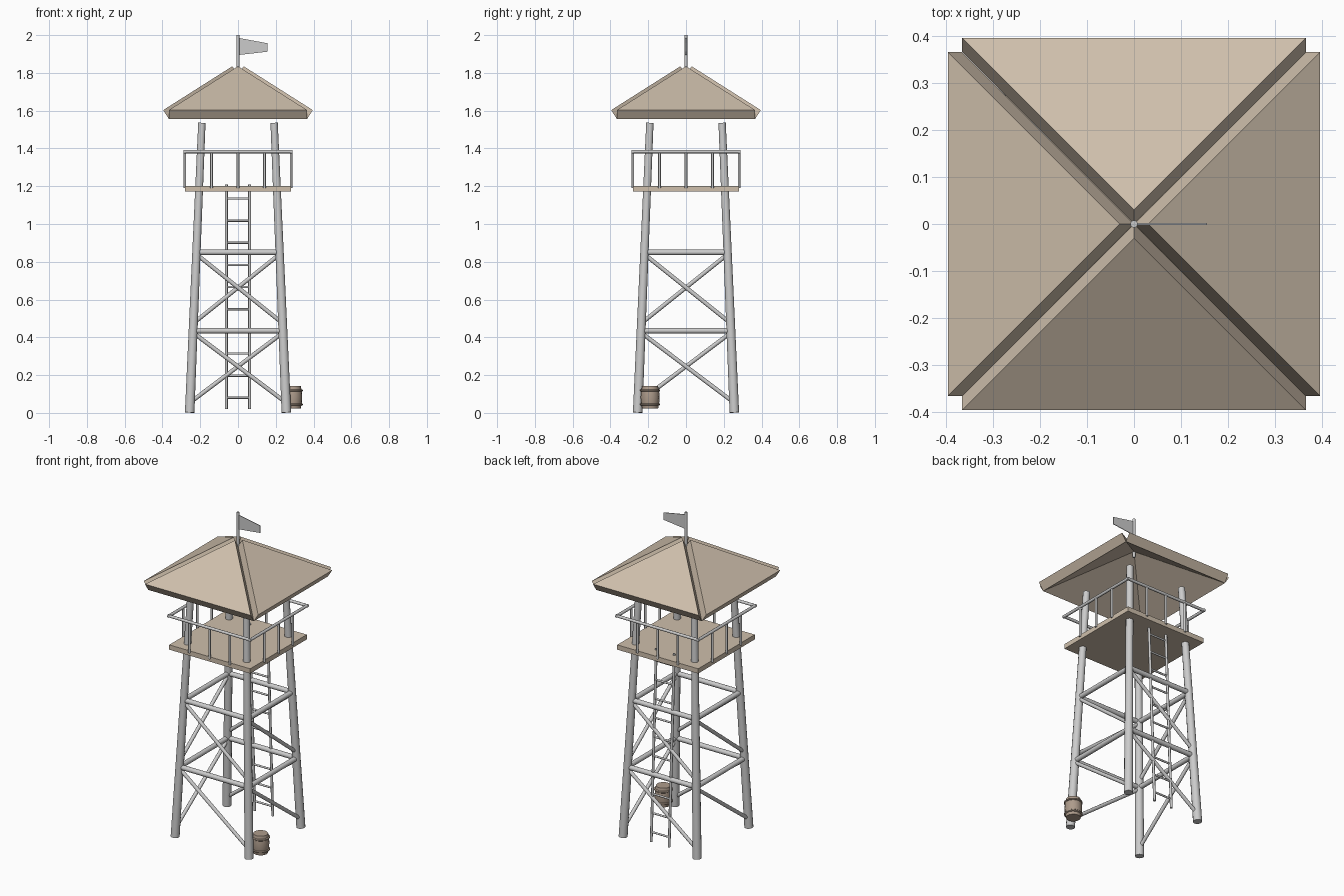
import bpy, bmesh
from math import radians, pi, cos, sin
from mathutils import Vector, Matrix

if "Cube" in bpy.data.objects:
    bpy.data.objects.remove(bpy.data.objects["Cube"])


def material(name, rgb):
    m = bpy.data.materials.new(name)
    m.diffuse_color = (*rgb, 1)
    m.use_nodes = True
    m.node_tree.nodes["Principled BSDF"].inputs["Base Color"].default_value = m.diffuse_color
    return m


WOOD = material("wood", (0.62, 0.52, 0.41))
BARREL = material("barrel_wood", (0.42, 0.33, 0.26))


def finish(name, bm, mat=None, smooth=False):
    bmesh.ops.recalc_face_normals(bm, faces=bm.faces)
    me = bpy.data.meshes.new(name)
    bm.to_mesh(me)
    bm.free()
    ob = bpy.data.objects.new(name, me)
    bpy.context.collection.objects.link(ob)
    if mat:
        me.materials.append(mat)
    if smooth:
        bpy.ops.object.select_all(action='DESELECT')
        ob.select_set(True)
        bpy.context.view_layer.objects.active = ob
        bpy.ops.object.shade_smooth_by_angle(angle=radians(50))
    return ob


def rod(name, a, b, r1, r2=None, sides=12):
    """Round bar from a to b."""
    a, b = Vector(a), Vector(b)
    d = b - a
    bm = bmesh.new()
    rot = d.to_track_quat('Z', 'Y').to_matrix().to_4x4()
    bmesh.ops.create_cone(bm, cap_ends=True, segments=sides, radius1=r1,
                          radius2=r1 if r2 is None else r2, depth=d.length,
                          matrix=Matrix.Translation((a + b) / 2) @ rot)
    return finish(name, bm, smooth=True)


def prism(name, pts, offset, mat=None):
    """Flat outline pushed along an offset vector."""
    bm = bmesh.new()
    f = bm.faces.new([bm.verts.new(p) for p in pts])
    ext = bmesh.ops.extrude_face_region(bm, geom=[f], use_keep_orig=True)
    bmesh.ops.translate(bm, vec=offset,
                        verts=[v for v in ext["geom"] if isinstance(v, bmesh.types.BMVert)])
    return finish(name, bm, mat)


def leg_at(z):
    return 0.256 - 0.065 * z / 1.54


# Parts repeated on the four sides, turned about z
SIDES = ("front", "right", "back", "left")
for i, side in enumerate(SIDES):
    R = Matrix.Rotation(i * pi / 2, 3, 'Z')

    def P(x, y, z):
        return R @ Vector((x, y, z))

    def on_leg(s, z):
        return P(s * leg_at(z), -leg_at(z), z)

    # tapered leg, cross beams and one diagonal per bay
    rod(f"{side}_leg", on_leg(1, 0.002), on_leg(1, 1.535), 0.026, 0.02)
    for n, z in enumerate((0.435, 0.85)):
        rod(f"{side}_beam_{n}", on_leg(-1, z), on_leg(1, z), 0.015)
    for n, (lo, hi) in enumerate(((0.055, 0.425), (0.475, 0.84))):
        rod(f"{side}_brace_{n}", on_leg(-1, hi), on_leg(1, lo), 0.011)

    # railing
    rod(f"{side}_rail", P(-0.288, -0.281, 1.383), P(0.288, -0.281, 1.383), 0.009, sides=8)
    for n, x in enumerate((-0.14, 0, 0.14)):
        rod(f"{side}_rail_post_{n}", P(x, -0.281, 1.19), P(x, -0.281, 1.383), 0.007, sides=8)

    # thick triangular roof panel
    prism(f"{side}_roof_panel",
          [P(-0.366, -0.366, 1.556), P(0.366, -0.366, 1.556), P(0, 0, 1.788)],
          P(0, -0.03, 0.047), WOOD)

# Platform
prism("platform", [(-0.28, -0.28, 1.172), (0.28, -0.28, 1.172),
                   (0.28, 0.28, 1.172), (-0.28, 0.28, 1.172)], (0, 0, 0.03), WOOD)

# Ladder leaning with the back legs
for s in (-1, 1):
    rod(f"ladder_rail_{s}", (s * 0.062, leg_at(0.02), 0.02),
        (s * 0.062, leg_at(1.21), 1.21), 0.008, sides=8)
for n in range(10):
    z = 0.08 + n * 0.1172
    rod(f"ladder_rung_{n}", (-0.062, leg_at(z), z), (0.062, leg_at(z), z), 0.006, sides=8)

# Flag and pole
rod("flag_pole", (0, 0, 1.75), (0, 0, 2.0), 0.008, sides=10)
prism("flag", [(0.004, -0.002, 1.895), (0.155, -0.002, 1.912),
               (0.155, -0.002, 1.957), (0.004, -0.002, 1.985)], (0, 0.004, 0))


def lathe(name, profile, center, mat, sides=16):
    bm = bmesh.new()
    rings = [[bm.verts.new((center[0] + r * cos(2 * pi * k / sides),
                            center[1] + r * sin(2 * pi * k / sides), z))
              for k in range(sides)] for r, z in profile]
    for a, b in zip(rings, rings[1:]):
        for k in range(sides):
            j = (k + 1) % sides
            bm.faces.new((a[k], a[j], b[j], b[k]))
    bm.faces.new(rings[0])
    bm.faces.new(rings[-1])
    return finish(name, bm, mat, smooth=True)


# Barrel with two hoops
SPOT = (0.29, -0.19)
lathe("barrel", [(0.042, 0.022), (0.048, 0.05), (0.05, 0.082),
                 (0.048, 0.115), (0.042, 0.142)], SPOT, BARREL)
for n, z in enumerate((0.045, 0.119)):
    lathe(f"barrel_hoop_{n}", [(0.049, z - 0.006), (0.053, z - 0.003),
                               (0.053, z + 0.003), (0.049, z + 0.006)], SPOT, BARREL)
